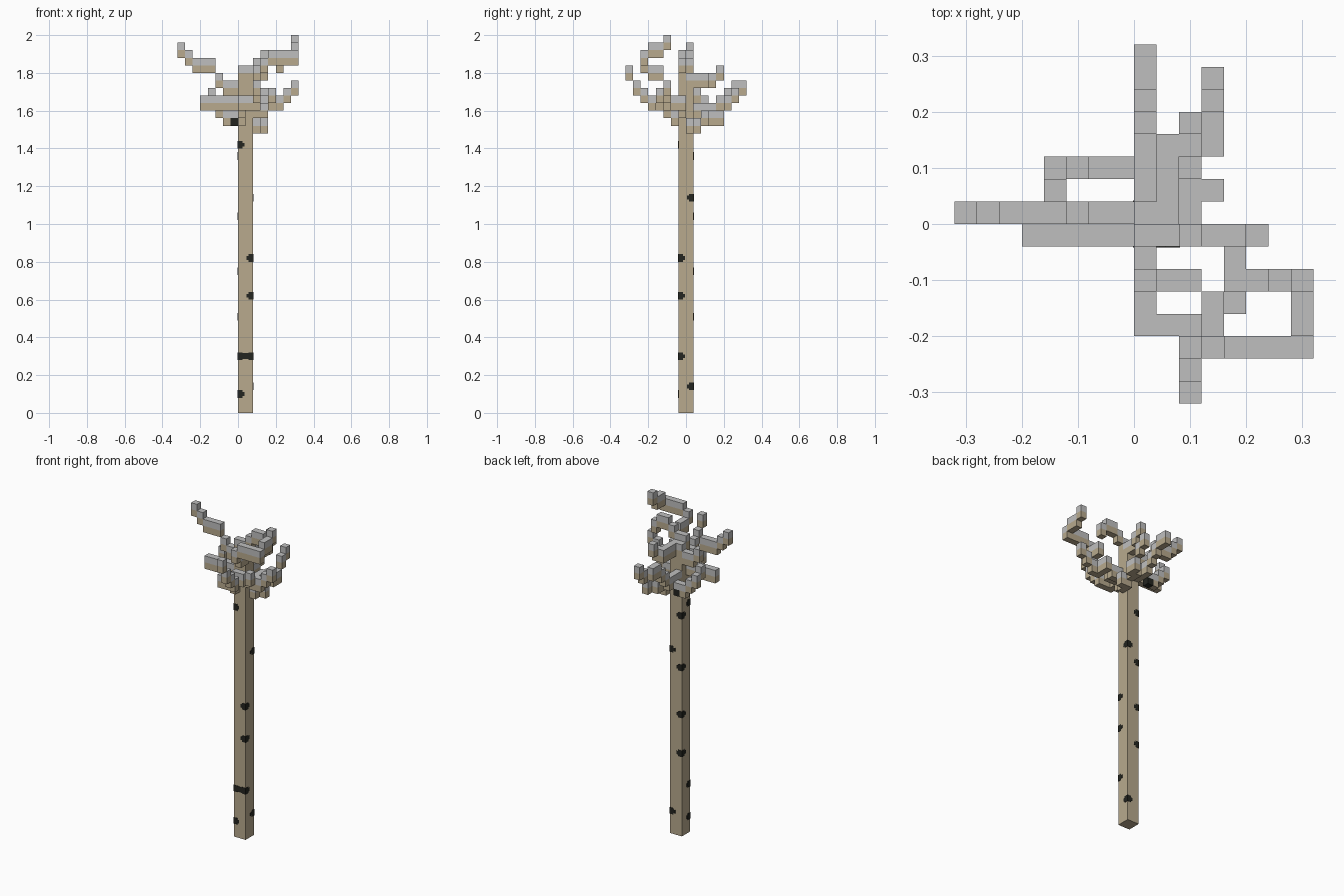
import bpy
import bmesh
from mathutils import Vector, Matrix

cube = bpy.data.objects.get("Cube")
if cube:
    bpy.data.objects.remove(cube, do_unlink=True)

U = 0.04  # edge of one block


def material(name, r, g, b):
    m = bpy.data.materials.new(name)
    m.use_nodes = True
    m.diffuse_color = (r, g, b, 1)
    m.node_tree.nodes["Principled BSDF"].inputs["Base Color"].default_value = (r, g, b, 1)
    return m


BARK = material("tan bark", 0.48, 0.40, 0.27)
SNOW = material("grey snow", 0.52, 0.52, 0.52)
DARK = material("dark bark", 0.017, 0.018, 0.014)


def finish(name, bm, mats):
    mesh = bpy.data.meshes.new(name)
    bm.to_mesh(mesh)
    bm.free()
    for m in mats:
        mesh.materials.append(m)
    obj = bpy.data.objects.new(name, mesh)
    bpy.context.scene.collection.objects.link(obj)
    return obj


def add_box(bm, low, high):
    low, high = Vector(low), Vector(high)
    place = Matrix.Translation((low + high) / 2) @ Matrix.Diagonal((*(high - low), 1))
    bmesh.ops.create_cube(bm, size=1, matrix=place)


# Trunk
TOP = 44 * U
bm = bmesh.new()
add_box(bm, (0, -U, 0), (2 * U, U, TOP))
finish("trunk", bm, [BARK])

# Branches: start block and a walk; n, s, e, w place the next block, + and - change level
BRANCHES = {
    "left_high_branch": ((-1, 0, 42), "w+w++www+w+w"),
    "left_front_branch": ((-1, -1, 40), "wwww"),
    "left_back_branch": ((-1, 2, 38), "w+w+w+s"),
    "back_branch": ((0, 1, 39), "nn+n+n+nn"),
    "back_low_twig": ((2, 0, 37), "ne"),
    "back_low_branch": ((2, 2, 38), "nen++n+n"),
    "back_high_branch": ((1, 1, 43), "nne+n"),
    "right_high_branch": ((0, -1, 44), "e+e+ee-e"),
    "right_low_branch": ((2, -1, 39), "e+esse+e+e"),
    "right_loop_branch": ((4, -4, 41), "+++ws+s+eeee+nn+n"),
    "front_branch": ((0, -2, 38), "+s+ssee+s+s++s"),
    "front_twig": ((1, -3, 40), "e"),
    "trunk_cap": ((0, 0, 43), "e"),
}
STEP = {"n": (0, 1, 0), "s": (0, -1, 0), "e": (1, 0, 0), "w": (-1, 0, 0),
        "+": (0, 0, 1), "-": (0, 0, -1)}
KNOT = (-1, 2, 38)


def walk(start, path):
    spot = Vector(start)
    spots = [tuple(map(int, spot))]
    for c in path:
        spot += Vector(STEP[c])
        if c in "nsew":
            spots.append(tuple(map(int, spot)))
    return spots


def cells(spots):
    """Bark block below, snow block above."""
    filled = {}
    for i, j, k in spots:
        filled[i, j, k] = 2 if (i, j, k) == KNOT else 0
        filled.setdefault((i, j, k + 1), 1)
    return filled


def build_branch(name, filled):
    bm = bmesh.new()
    for cell, slot in filled.items():
        centre = Vector(cell) + Vector((0.5, 0.5, 0.5))
        for d in STEP.values():
            n = Vector(d)
            if tuple(int(v) for v in Vector(cell) + n) in filled:
                continue
            a = Vector((n.y, n.z, n.x)) / 2
            b = n.cross(a)
            mid = centre + n / 2
            corners = (mid - a - b, mid + a - b, mid + a + b, mid - a + b)
            face = bm.faces.new([bm.verts.new(p * U) for p in corners])
            face.material_index = slot
    bmesh.ops.remove_doubles(bm, verts=bm.verts, dist=0.0001)
    finish(name, bm, [BARK, SNOW, DARK])


for name, (start, path) in BRANCHES.items():
    build_branch(name, cells(walk(start, path)))

# Dark bark marks wrapped round the trunk corners
OUT = 0.002
MARKS = {
    (-1, -1): (0.10, 0.30, 1.42),
    (1, -1): (0.30, 0.62, 0.82),
    (1, 1): (0.14, 1.14),
    (-1, 1): (0.51, 0.75, 1.04, 1.36),
}
bm = bmesh.new()
for (sx, sy), heights in MARKS.items():
    for z in heights:
        for reach, half in ((0.035, 0.01), (0.024, 0.02)):
            xs = sorted((U + sx * (U + OUT), U + sx * (U - reach)))
            ys = sorted((sy * (U + OUT), sy * (U - reach)))
            add_box(bm, (xs[0], ys[0], z - half), (xs[1], ys[1], z + half))
add_box(bm, (-OUT, -U - OUT, 0.284), (2 * U + OUT, -U / 2, 0.318))
finish("bark_marks", bm, [DARK])
